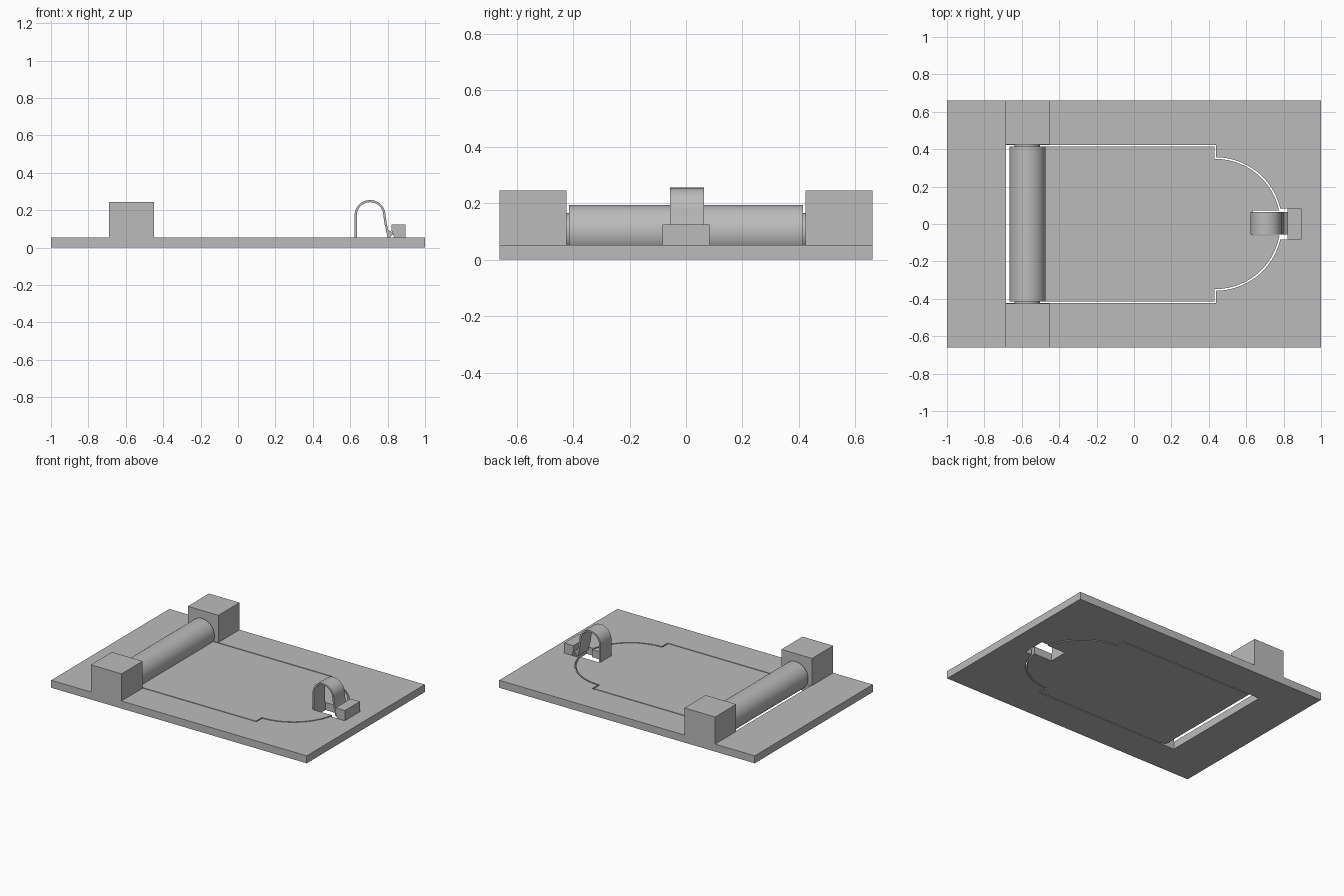
import bpy
import math
from mathutils import Matrix

cube = bpy.data.objects.get("Cube")
if cube:
    bpy.data.objects.remove(cube, do_unlink=True)

GREY = (0.5, 0.5, 0.5, 1)
grey = bpy.data.materials.new("plain grey")
grey.use_nodes = True
grey.diffuse_color = GREY
grey.node_tree.nodes["Principled BSDF"].inputs["Base Color"].default_value = GREY


def activate(obj):
    bpy.ops.object.select_all(action='DESELECT')
    obj.select_set(True)
    bpy.context.view_layer.objects.active = obj


def slab(name, outlines, low, high, upright=False):
    """Extrude flat outlines (later ones cut holes) along z, or along y if upright."""
    curve = bpy.data.curves.new(name, 'CURVE')
    curve.dimensions = '2D'
    curve.fill_mode = 'BOTH'
    curve.extrude = (high - low) / 2
    for outline in outlines:
        spline = curve.splines.new('POLY')
        spline.points.add(len(outline) - 1)
        for point, (u, v) in zip(spline.points, outline):
            point.co = (u, v, 0, 1)
        spline.use_cyclic_u = True
    obj = bpy.data.objects.new(name, curve)
    bpy.context.collection.objects.link(obj)
    activate(obj)
    bpy.ops.object.convert(target='MESH')
    obj = bpy.context.object
    middle = (low + high) / 2
    if upright:
        obj.data.transform(Matrix.Translation((0, middle, 0)) @ Matrix.Rotation(math.pi / 2, 4, 'X'))
    else:
        obj.data.transform(Matrix.Translation((0, 0, middle)))
    return finish(obj, name)


def finish(obj, name):
    obj.name = name
    obj.data.materials.clear()
    obj.data.materials.append(grey)
    activate(obj)
    bpy.ops.object.shade_smooth_by_angle(angle=math.radians(30))
    return obj


def box_outline(x0, x1, y0, y1):
    return [(x0, y0), (x1, y0), (x1, y1), (x0, y1)]


def arc(radius, start, end, steps=24):
    """Points on the rounded end of the door, between two angles."""
    angles = [start + (end - start) * i / steps for i in range(steps + 1)]
    return [(ARC_X + radius * math.cos(a), radius * math.sin(a)) for a in angles]


PLATE = 0.053
ARC_X = 0.435
HINGE_X = -0.57

# Base frame with the door opening and a notch for the catch
radius = 0.357
notch = math.asin(0.082 / radius)
opening = [(-0.685, -0.422), (ARC_X + 0.004, -0.422)]
opening += arc(radius, -math.pi / 2 + 0.012, -notch)
opening += [(0.835, -0.082), (0.835, 0.082)]
opening += arc(radius, notch, math.pi / 2 - 0.012)
opening += [(ARC_X + 0.004, 0.422), (-0.685, 0.422)]
slab("base_frame", [box_outline(-1, 1, -0.66, 0.66), opening], 0, PLATE)

# Door panel with a rounded end, slotted for the spring clip
radius = 0.348
low_y, high_y = -0.062, 0.072
panel = [(HINGE_X, -0.415), (ARC_X - 0.004, -0.415), (ARC_X - 0.004, -radius)]
panel += arc(radius, -math.pi / 2, math.asin(low_y / radius))
panel += [(0.635, low_y), (0.635, high_y)]
panel += arc(radius, math.asin(high_y / radius), math.pi / 2)
panel += [(ARC_X - 0.004, radius), (ARC_X - 0.004, 0.415), (HINGE_X, 0.415)]
slab("door_panel", [panel], 0, PLATE)


# Hinge barrel and its narrower pin
def cylinder(name, radius, length):
    bpy.ops.mesh.primitive_cylinder_add(
        vertices=64, radius=radius, depth=length,
        location=(HINGE_X, 0, 0.098), rotation=(math.pi / 2, 0, 0))
    finish(bpy.context.object, name)


cylinder("hinge_barrel", 0.0965, 0.828)
cylinder("hinge_pin", 0.068, 0.86)

# Hinge support blocks
for name, y0, y1 in (("hinge_block_front", -0.66, -0.424), ("hinge_block_back", 0.424, 0.66)):
    slab(name, [box_outline(-0.69, -0.45, y0, y1)], PLATE, 0.245)

# Catch block with an undercut edge
slab("catch_block", [[(0.895, PLATE), (0.895, 0.125), (0.822, 0.125), (0.822, 0.09), (0.835, PLATE)]],
     -0.084, 0.084, upright=True)

# Bent spring clip
path = [(0.629, 0.01), (0.629, 0.17)]
for i in range(1, 25):
    a = math.pi * (1 - i / 24)
    path.append((0.706 + 0.077 * math.cos(a), 0.172 + 0.077 * math.sin(a)))
path += [(0.79, 0.125), (0.798, 0.09), (0.808, 0.05)]
verts = [(x, y, z) for x, z in path for y in (-0.056, 0.064)]
faces = [(2 * i, 2 * i + 1, 2 * i + 3, 2 * i + 2) for i in range(len(path) - 1)]
mesh = bpy.data.meshes.new("spring_clip")
mesh.from_pydata(verts, [], faces)
clip = bpy.data.objects.new("spring_clip", mesh)
bpy.context.collection.objects.link(clip)
solid = clip.modifiers.new("thickness", 'SOLIDIFY')
solid.thickness = 0.012
solid.offset = 0
activate(clip)
bpy.ops.object.modifier_apply(modifier=solid.name)
finish(clip, "spring_clip")

# Tooth that hooks under the catch block
slab("clip_tooth", [[(0.798, 0.098), (0.804, 0.058), (0.814, 0.058), (0.83, 0.074), (0.822, 0.084)]],
     -0.056, 0.064, upright=True)
